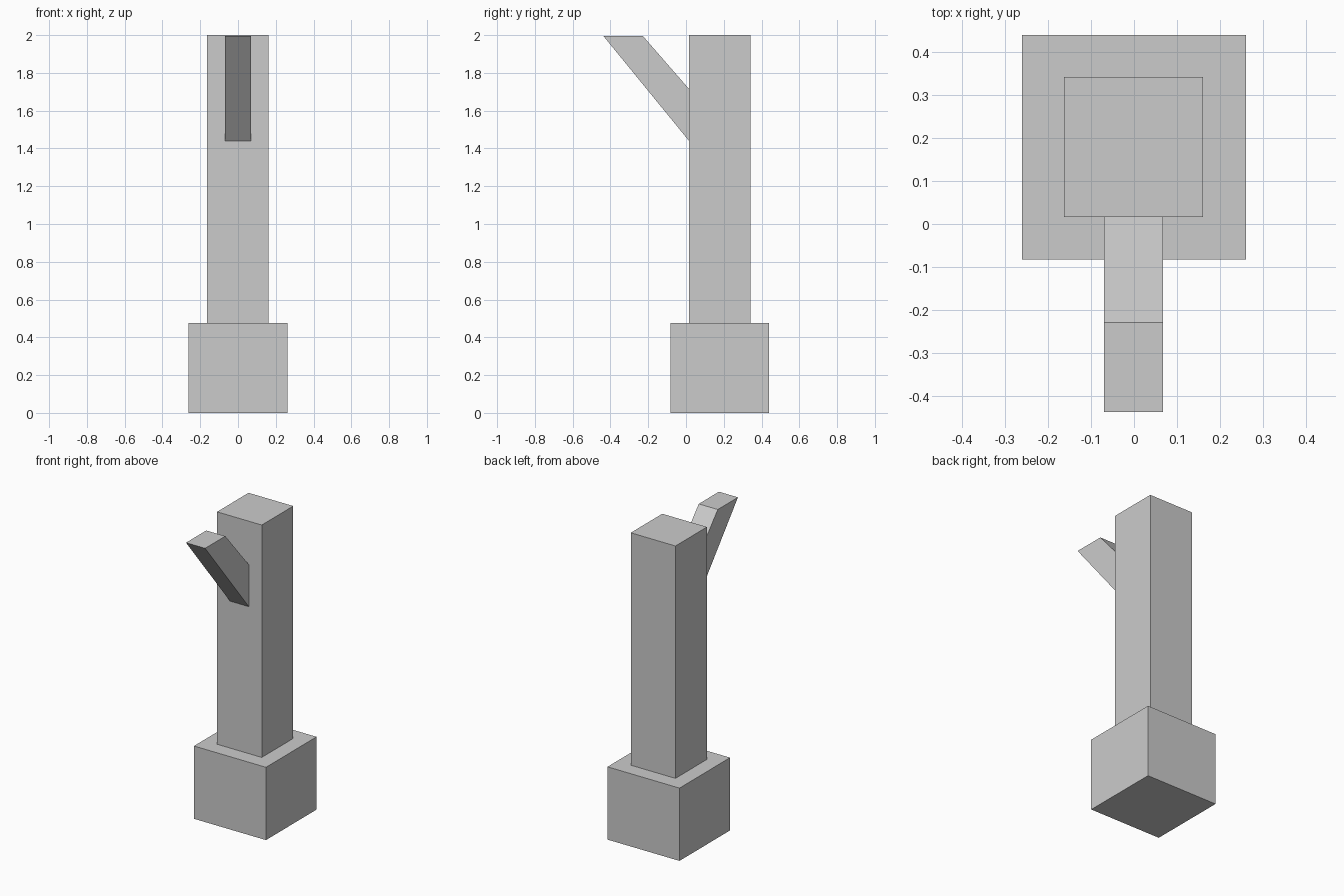
import bpy
import bmesh
from mathutils import Vector

cube = bpy.data.objects.get("Cube")
if cube:
    bpy.data.objects.remove(cube, do_unlink=True)

grey = bpy.data.materials.new("plain grey")
grey.use_nodes = True
colour = (0.6, 0.6, 0.6, 1)
grey.diffuse_color = colour
grey.node_tree.nodes["Principled BSDF"].inputs["Base Color"].default_value = colour


def prism(name, profile, x0, x1):
    """Extrude a (y, z) profile along x into a closed solid."""
    bm = bmesh.new()
    face = bm.faces.new([bm.verts.new((x0, y, z)) for y, z in profile])
    result = bmesh.ops.extrude_face_region(bm, geom=[face])
    verts = [v for v in result["geom"] if isinstance(v, bmesh.types.BMVert)]
    bmesh.ops.translate(bm, verts=verts, vec=Vector((x1 - x0, 0, 0)))
    bmesh.ops.recalc_face_normals(bm, faces=bm.faces)
    mesh = bpy.data.meshes.new(name)
    bm.to_mesh(mesh)
    bm.free()
    mesh.materials.append(grey)
    obj = bpy.data.objects.new(name, mesh)
    bpy.context.collection.objects.link(obj)
    return obj


def box(name, x0, x1, y0, y1, z0, z1):
    return prism(name, [(y0, z0), (y1, z0), (y1, z1), (y0, z1)], x0, x1)


# Square foot block and tall column
box("base", -0.261, 0.261, -0.083, 0.44, 0, 0.477)
box("column", -0.163, 0.161, 0.016, 0.342, 0.477, 2)

# Slanted arm rising forward, cut level at its tip
prism("slanted_arm", [(0.016, 1.44), (0.016, 1.715), (-0.229, 1.996), (-0.438, 1.996)],
      -0.07, 0.068)
